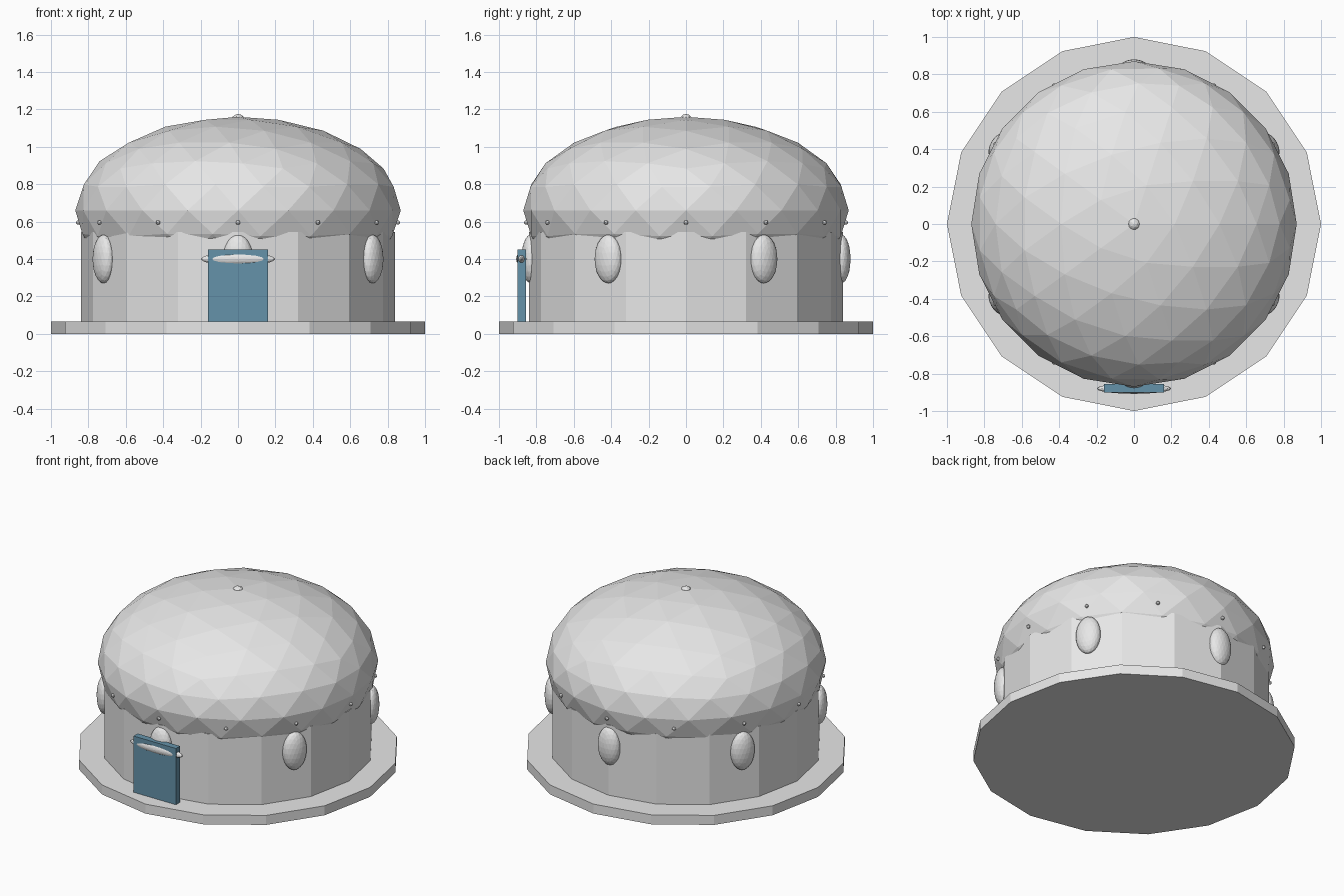
import bpy, math

if "Cube" in bpy.data.objects:
    bpy.data.objects.remove(bpy.data.objects["Cube"])


def material(name, rgb):
    m = bpy.data.materials.new(name)
    m.diffuse_color = (*rgb, 1)
    m.use_nodes = True
    m.node_tree.nodes["Principled BSDF"].inputs["Base Color"].default_value = m.diffuse_color
    return m


GREY = material("pale grey", (0.8, 0.8, 0.8))
TEAL = material("dark teal", (0.13, 0.29, 0.40))


def finish(name, mat):
    ob = bpy.context.object
    ob.name = name
    ob.data.materials.append(mat)
    return ob


def cylinder(name, r, z0, z1):
    bpy.ops.mesh.primitive_cylinder_add(vertices=16, radius=r, depth=z1 - z0,
                                        location=(0, 0, (z0 + z1) / 2))
    return finish(name, GREY)


def ellipsoid(name, loc, size, subdivisions, turn=0):
    bpy.ops.mesh.primitive_ico_sphere_add(subdivisions=subdivisions, radius=1,
                                          location=loc, rotation=(0, 0, turn))
    bpy.context.object.scale = size
    return finish(name, GREY)


# Ground slab and round wall
cylinder("base_slab", 1.0, 0, 0.065)
cylinder("round_wall", 0.84, 0.05, 0.545)

# Faceted dome, its lower half sunk into the wall, with a small knob
ellipsoid("dome_roof", (0, 0, 0.66), (0.87, 0.87, 0.5), 3)
ellipsoid("roof_knob", (0, 0, 1.147), (0.033, 0.033, 0.028), 2)

# Oval windows every 60 degrees
for i in range(6):
    a = math.radians(30 + 60 * i)
    ellipsoid(f"window_{i + 1}", (0.83 * math.cos(a), 0.83 * math.sin(a), 0.40),
              (0.05, 0.08, 0.13), 3, a)

# Studs round the eaves
for i in range(12):
    a = math.radians(30 * i)
    ellipsoid(f"eave_stud_{i + 1}", (0.855 * math.cos(a), 0.855 * math.sin(a), 0.595),
              (0.012, 0.012, 0.012), 2, a)

# Door with an oval bar across it
bpy.ops.mesh.primitive_cube_add(size=1, location=(0, -0.878, 0.2575))
bpy.context.object.scale = (0.32, 0.044, 0.385)
finish("door", TEAL)
ellipsoid("door_bar", (0, -0.88, 0.40), (0.2, 0.028, 0.034), 3)
